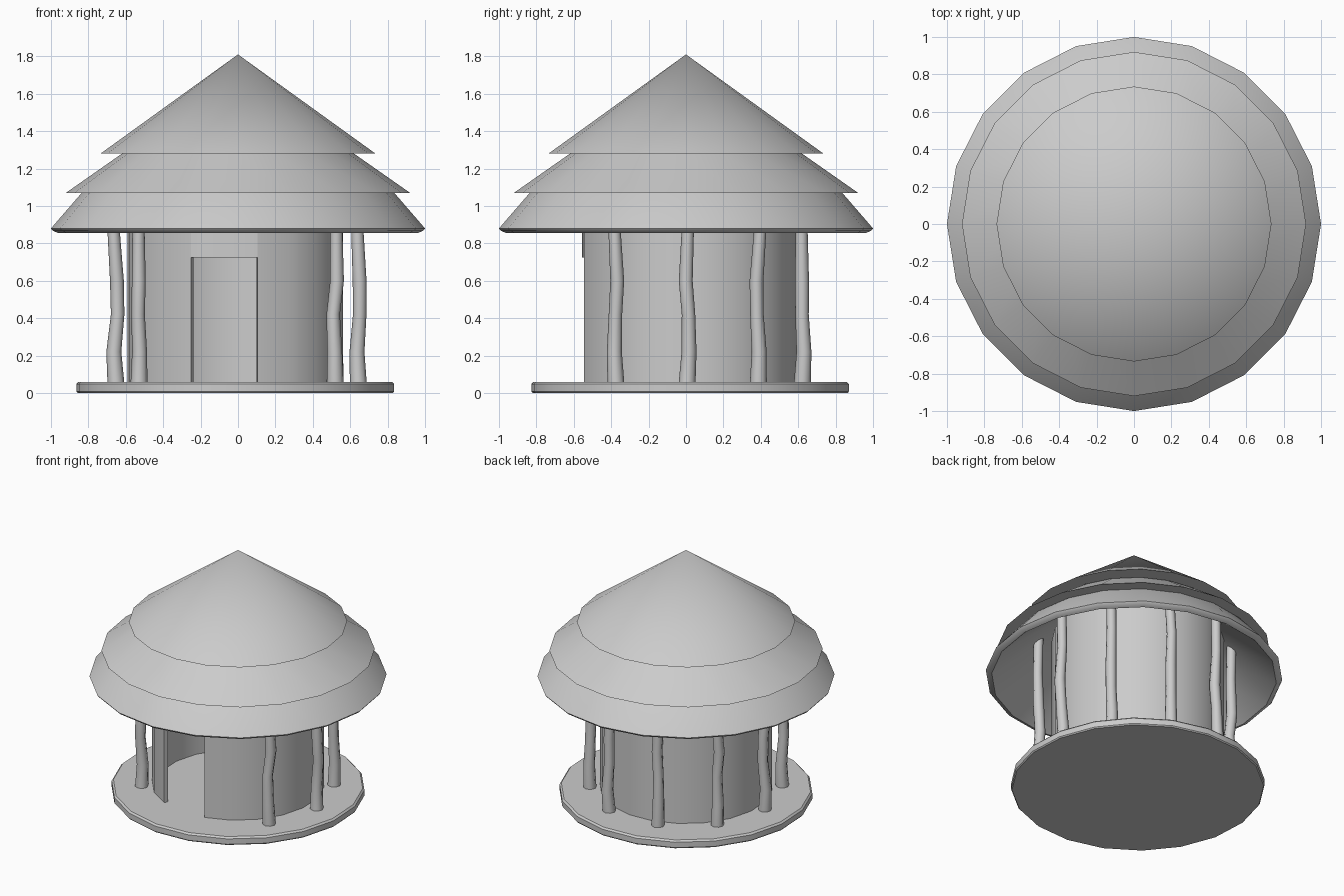
import bpy, bmesh, math, random
from math import cos, sin, radians, pi

if "Cube" in bpy.data.objects:
    bpy.data.objects.remove(bpy.data.objects["Cube"])
random.seed(4)

CX, CY = -0.015, 0.022   # centre of the floor and wall
SIDES = 20


def finish(name, bm, angle=35):
    bmesh.ops.remove_doubles(bm, verts=bm.verts, dist=1e-5)
    bmesh.ops.recalc_face_normals(bm, faces=bm.faces)
    me = bpy.data.meshes.new(name)
    bm.to_mesh(me)
    bm.free()
    ob = bpy.data.objects.new(name, me)
    bpy.context.collection.objects.link(ob)
    bpy.ops.object.select_all(action='DESELECT')
    ob.select_set(True)
    bpy.context.view_layer.objects.active = ob
    bpy.ops.object.shade_smooth_by_angle(angle=radians(angle))
    return ob


def sweep(bm, profile, a0, a1, n, centre=(0, 0), closed=False):
    """Turn a (radius, height) profile from angle a0 to a1 about the z axis."""
    rings = []
    for i in range(n + 1):
        a = radians(a0 + (a1 - a0) * i / n)
        rings.append([bm.verts.new((centre[0] + r * cos(a), centre[1] + r * sin(a), z))
                      for r, z in profile])
    m = len(profile)
    for i in range(n):
        for j in range(m if closed else m - 1):
            k = (j + 1) % m
            bm.faces.new((rings[i][j], rings[i + 1][j], rings[i + 1][k], rings[i][k]))
    if closed:   # end caps
        bm.faces.new(rings[0])
        bm.faces.new(rings[-1][::-1])


def lathe(name, profile, start=0, centre=(0, 0)):
    bm = bmesh.new()
    sweep(bm, profile, start, start + 360, SIDES, centre)
    bmesh.ops.remove_doubles(bm, verts=bm.verts, dist=1e-5)
    bmesh.ops.dissolve_degenerate(bm, edges=bm.edges, dist=1e-6)
    return finish(name, bm)


# Floor slab with chamfered rims
lathe("floor", [(0, 0), (0.847, 0), (0.854, 0.008), (0.854, 0.048), (0.842, 0.06), (0, 0.06)],
      12, (CX, CY))

# Round wall, leaving a doorway two segments wide
DOOR_A, DOOR_B = -114, -78
R_OUT, R_IN, WALL_TOP, DOOR_TOP = 0.58, 0.55, 1.15, 0.725


def wall_section(z0):
    return [(R_OUT, z0), (R_OUT, WALL_TOP), (R_IN, WALL_TOP), (R_IN, z0)]


bm = bmesh.new()
sweep(bm, wall_section(0.055), DOOR_B, DOOR_A + 360, SIDES - 2, (CX, CY), True)
finish("wall", bm)
bm = bmesh.new()
sweep(bm, wall_section(DOOR_TOP), DOOR_A, DOOR_B, 2, (CX, CY), True)
finish("wall_above_door", bm)

# Three overlapping thatch tiers; the lowest has a thick rim and a hollow underside
lathe("roof_lower", [(0.58, 1.27), (0.84, 1.065), (1.0, 0.88), (0.99, 0.867),
                     (0.96, 0.855), (0.65, 1.11), (0, 1.60)])
lathe("roof_middle", [(0, 1.72), (0.62, 1.28), (0.92, 1.07), (0.83, 1.072)])
lathe("roof_top", [(0, 1.81), (0.735, 1.28), (0.62, 1.282)])


# Crooked branch posts around the back and sides
def post(name, x, y):
    bm = bmesh.new()
    n = 8
    levels = [(0.055, 0.045), (0.22, 0.04), (0.42, 0.036), (0.6, 0.037), (0.86, 0.033), (1.14, 0.033)]
    rings = []
    for i, (z, r) in enumerate(levels):
        w = 0.0 if i == 0 else 0.012
        ox, oy = random.uniform(-w, w), random.uniform(-w, w)
        rings.append([bm.verts.new((x + ox + r * cos(2 * pi * k / n),
                                    y + oy + r * sin(2 * pi * k / n), z)) for k in range(n)])
    for lo, hi in zip(rings, rings[1:]):
        for k in range(n):
            bm.faces.new((lo[k], lo[(k + 1) % n], hi[(k + 1) % n], hi[k]))
    bm.faces.new(rings[0][::-1])
    bm.faces.new(rings[-1])
    finish(name, bm, 50)


for i in range(8):
    a = radians(-36 + 36 * i)
    post(f"post_{i + 1}", -0.005 + 0.648 * cos(a), 0.006 + 0.648 * sin(a))
